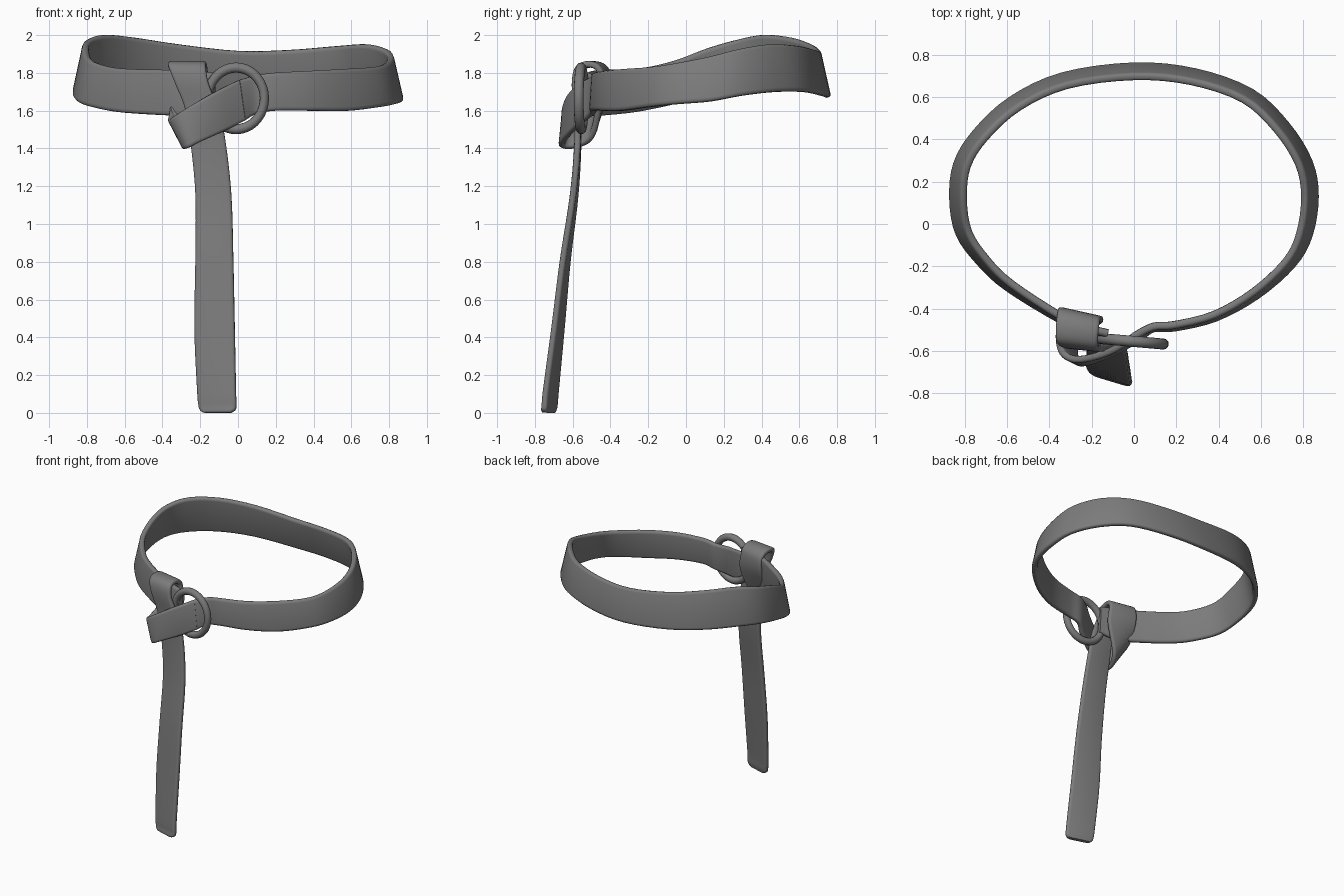
import bpy, bmesh, math
from mathutils import Vector

if "Cube" in bpy.data.objects:
    bpy.data.objects.remove(bpy.data.objects["Cube"])

mat = bpy.data.materials.new("grey leather")
mat.diffuse_color = (0.2, 0.2, 0.2, 1)
mat.use_nodes = True
mat.node_tree.nodes["Principled BSDF"].inputs["Base Color"].default_value = mat.diffuse_color


def finish(obj, angle):
    obj.data.materials.append(mat)
    bpy.ops.object.select_all(action='DESELECT')
    obj.select_set(True)
    bpy.context.view_layer.objects.active = obj
    bpy.ops.object.shade_smooth_by_angle(angle=math.radians(angle))


def spline(p, i, t):
    """Catmull-Rom point between stations i and i + 1."""
    a, b = p[max(i - 1, 0)], p[i]
    c, d = p[i + 1], p[min(i + 2, len(p) - 1)]
    return 0.5 * (2 * b + (c - a) * t + (2 * a - 5 * b + 4 * c - d) * t * t
                  + (3 * b - a - 3 * c + d) * t ** 3)


def strap(name, rows, thick, steps=4):
    """Sweep a rounded flat section along pairs of edge points."""
    low = [Vector(r[:3]) for r in rows]
    high = [Vector(r[3:]) for r in rows]
    pairs = [(spline(low, i, k / steps), spline(high, i, k / steps))
             for i in range(len(rows) - 1) for k in range(steps)]
    pairs.append((low[-1], high[-1]))
    mids = [(a + b) / 2 for a, b in pairs]
    h = thick / 2
    bm = bmesh.new()
    rings = []
    for i, (a, b) in enumerate(pairs):
        along = mids[min(i + 1, len(mids) - 1)] - mids[max(i - 1, 0)]
        u = (b - a).normalized()
        n = along.cross(u).normalized()
        w = (b - a).length / 2
        section = [(-w, -h * .4), (-w, h * .4), (-w + h * .3, h * .85), (-w + h, h),
                   (w - h, h), (w - h * .3, h * .85), (w, h * .4), (w, -h * .4),
                   (w - h * .3, -h * .85), (w - h, -h), (-w + h, -h), (-w + h * .3, -h * .85)]
        rings.append([bm.verts.new(mids[i] + u * s + n * t) for s, t in section])
    for r, q in zip(rings, rings[1:]):
        for j in range(12):
            bm.faces.new((r[j], r[(j + 1) % 12], q[(j + 1) % 12], q[j]))
    bm.faces.new(rings[0])
    bm.faces.new(rings[-1])
    bmesh.ops.recalc_face_normals(bm, faces=bm.faces)
    me = bpy.data.meshes.new(name)
    bm.to_mesh(me)
    bm.free()
    obj = bpy.data.objects.new(name, me)
    bpy.context.collection.objects.link(obj)
    finish(obj, 50)


# Waist band: outer x, outer y, bottom height, top height
loop = [(-.13, -.55, 1.60, 1.80), (-.24, -.52, 1.575, 1.81), (-.37, -.465, 1.575, 1.815),
        (-.62, -.31, 1.59, 1.82), (-.75, -.19, 1.61, 1.835), (-.85, -.05, 1.64, 1.87),
        (-.88, .12, 1.68, 1.93), (-.86, .29, 1.71, 1.975), (-.77, .44, 1.72, 2.0),
        (-.6, .6, 1.71, 1.985), (-.35, .72, 1.69, 1.95), (0, .77, 1.67, 1.915),
        (.3, .74, 1.68, 1.92), (.57, .64, 1.70, 1.94), (.74, .48, 1.70, 1.95),
        (.85, .3, 1.68, 1.925), (.88, .13, 1.65, 1.885), (.85, -.06, 1.635, 1.85),
        (.77, -.2, 1.62, 1.83), (.6, -.35, 1.60, 1.82), (.4, -.46, 1.60, 1.81),
        (.2, -.51, 1.60, 1.80)]
band = []
for x, y, zb, zt in loop:
    c = Vector((0, .1, 0))
    out = Vector((x, y, 0)) - c
    d = out.normalized()
    lean = .015 + .04 * min(1, max(0, (y + .5) / .5))   # top edge leans inward
    p, q = c + out - d * .02, c + out - d * (.02 + lean)
    band.append((p.x, p.y, zb, q.x, q.y, zt))

# Strap passing through the ring, around the band and over the top
wrap = [(.09, -.495, 1.58, .09, -.485, 1.785), (.03, -.54, 1.545, .0, -.53, 1.76),
        (-.08, -.60, 1.49, -.12, -.605, 1.70), (-.2, -.65, 1.435, -.26, -.64, 1.62),
        (-.26, -.655, 1.405, -.335, -.615, 1.57), (-.275, -.59, 1.405, -.36, -.55, 1.56),
        (-.23, -.50, 1.46, -.36, -.47, 1.60), (-.15, -.46, 1.66, -.36, -.415, 1.70),
        (-.16, -.455, 1.79, -.36, -.41, 1.79), (-.165, -.48, 1.835, -.365, -.44, 1.835),
        (-.17, -.53, 1.845, -.37, -.50, 1.845), (-.17, -.575, 1.82, -.365, -.55, 1.825),
        (-.155, -.59, 1.74, -.335, -.57, 1.75), (-.1, -.58, 1.6, -.28, -.57, 1.61)]
# Long tail, twisting slightly to a rounded tip
tail = [(-.065, -.575, 1.43, -.25, -.57, 1.42), (-.035, -.60, 1.15, -.225, -.585, 1.15),
        (-.025, -.655, .8, -.225, -.625, .8), (-.018, -.70, .45, -.23, -.655, .45),
        (-.012, -.745, .12, -.215, -.685, .12), (-.01, -.752, .04, -.208, -.692, .04),
        (-.016, -.755, .015, -.2, -.698, .015), (-.035, -.75, .002, -.185, -.705, .002)]

strap("waist_band", band + wrap[:2], .038)
strap("knot_and_tail", wrap[1:] + tail, .034, 5)

# Buckle ring
bpy.ops.mesh.primitive_torus_add(location=(-.01, -.555, 1.665), major_radius=.16,
                                 minor_radius=.026, major_segments=36, minor_segments=12,
                                 rotation=(math.radians(90), 0, math.radians(-5)))
ring = bpy.context.object
ring.name = "buckle_ring"
ring.scale = (.94, 1.02, 1)
finish(ring, 60)
